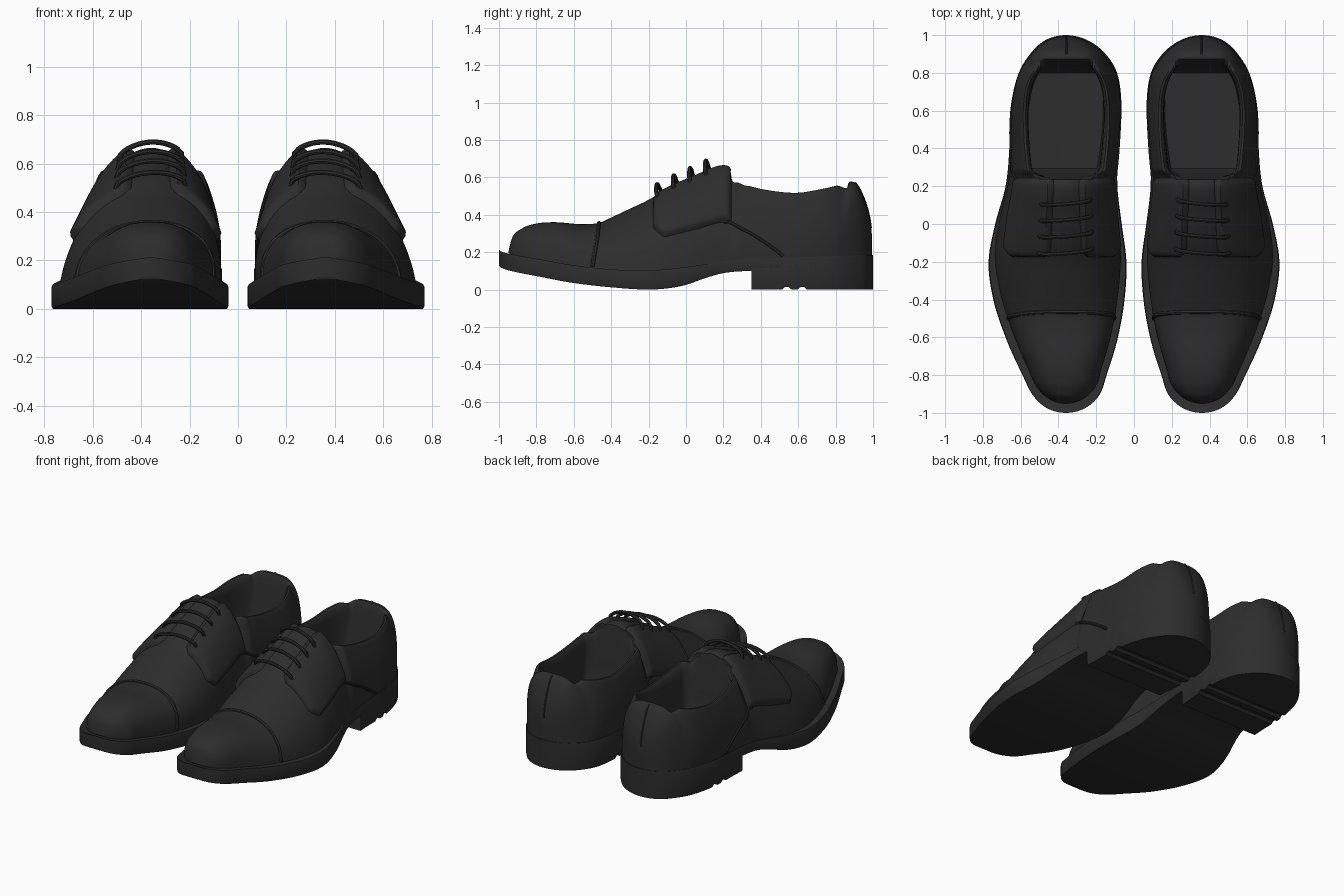
import bpy, bmesh, math
from mathutils import Vector

if "Cube" in bpy.data.objects:
    bpy.data.objects.remove(bpy.data.objects["Cube"])

black = bpy.data.materials.new("black leather")
black.diffuse_color = (0.026, 0.026, 0.026, 1)
black.use_nodes = True
black.node_tree.nodes["Principled BSDF"].inputs["Base Color"].default_value = black.diffuse_color


def theta(y):
    return math.acos(max(-1, min(1, -y)))


def curve(keys):
    """Smooth function of y through (y, value) keys, rounded at toe and heel."""
    xs = [theta(k[0]) for k in keys]
    vs = [k[1] for k in keys]
    d = [(vs[i + 1] - vs[i]) / (xs[i + 1] - xs[i]) for i in range(len(xs) - 1)]
    m = [d[0]] + [(d[i] + d[i + 1]) / 2 for i in range(len(d) - 1)] + [d[-1]]

    def f(y):
        x = max(xs[0], min(xs[-1], theta(y)))
        i = 0
        while i < len(xs) - 2 and x > xs[i + 1]:
            i += 1
        h = xs[i + 1] - xs[i]
        t = (x - xs[i]) / h
        return ((2*t**3 - 3*t*t + 1) * vs[i] + (t**3 - 2*t*t + t) * h * m[i]
                + (3*t*t - 2*t**3) * vs[i + 1] + (t**3 - t*t) * h * m[i + 1])
    return f


def smooth(a, b, v):
    t = max(0, min(1, (v - a) / (b - a)))
    return t * t * (3 - 2 * t)


def linear(keys, v):
    for (a, p), (b, q) in zip(keys, keys[1:]):
        if v <= b:
            return p + (q - p) * (v - a) / (b - a)
    return keys[-1][1]


def loft(name, rows):
    """Join closed sections into a solid, mirrored to make the pair."""
    bm = bmesh.new()
    vr = [[bm.verts.new(p) for p in r] for r in rows]
    n = len(rows[0])
    for a, b in zip(vr, vr[1:]):
        for i in range(n):
            j = (i + 1) % n
            bm.faces.new((a[i], a[j], b[j], b[i]))
    bmesh.ops.remove_doubles(bm, verts=bm.verts[:], dist=1e-5)
    bmesh.ops.holes_fill(bm, edges=[e for e in bm.edges if e.is_boundary], sides=0)
    bmesh.ops.recalc_face_normals(bm, faces=bm.faces[:])
    me = bpy.data.meshes.new(name)
    bm.to_mesh(me)
    bm.free()
    me.materials.append(black)
    me.shade_smooth()
    me.set_sharp_from_angle(angle=math.radians(40))
    ob = bpy.data.objects.new(name, me)
    bpy.context.collection.objects.link(ob)
    mod = ob.modifiers.new("pair", 'MIRROR')
    mod.use_mirror_merge = False
    return ob


def tube(name, pts, r, k=8):
    rows = []
    for i, p in enumerate(pts):
        t = (pts[min(i + 1, len(pts) - 1)] - pts[max(i - 1, 0)]).normalized()
        u = t.cross(Vector((0.3, 0.5, 0.8))).normalized()
        v = t.cross(u)
        rows.append([p + (u * math.cos(2*math.pi*j/k) + v * math.sin(2*math.pi*j/k)) * r
                     for j in range(k)])
    return loft(name, rows)


# Plan outline and side profile of one shoe
inner = curve([(-1, .36), (-.97, .25), (-.9, .18), (-.8, .145), (-.6, .085), (-.4, .05), (-.2, .04),
               (0, .065), (.2, .088), (.4, .082), (.6, .066), (.8, .09), (.9, .15), (.97, .24), (1, .36)])
outer = curve([(-1, .36), (-.97, .47), (-.9, .54), (-.8, .59), (-.6, .68), (-.4, .745), (-.2, .77),
               (0, .735), (.2, .68), (.4, .66), (.6, .655), (.8, .61), (.9, .55), (.97, .475), (1, .36)])
sole_low = curve([(-1, .13), (-.8, .072), (-.6, .035), (-.4, .012), (-.2, 0), (-.1, .006), (0, .025),
                  (.1, .06), (.2, .088), (.35, .1), (1, .1)])
sole_top = curve([(-1, .215), (-.8, .165), (-.6, .13), (-.4, .108), (-.2, .102), (0, .12), (.2, .15),
                  (.4, .165), (.7, .176), (1, .185)])
height = curve([(-.95, .2), (-.93, .275), (-.88, .325), (-.8, .353), (-.7, .36), (-.55, .35), (-.46, .358),
                (-.4, .385), (-.3, .432), (-.2, .48), (-.1, .54), (.05, .61), (.2, .665), (.24, .65),
                (.28, .575), (.35, .548), (.5, .52), (.6, .515), (.7, .53), (.8, .552), (.88, .578),
                (.91, .565), (.95, .49), (.98, .39), (.995, .28)])
collar = curve([(.2, .2), (.3, .215), (.5, .232), (.65, .23), (.75, .21), (.82, .17), (.88, .1), (1, .05)])
boxy = curve([(-1, .82), (-.6, .85), (-.2, 1), (.3, 1), (.7, .7), (1, .5)])


def surf(y, s):
    """Point on the upper: s = 1 outer welt, 0 centre line, -1 inner welt."""
    ys = max(-1, min(1, (y - .0225) / .9725))
    xi, xo = inner(ys), outer(ys)
    c = (xi + xo) / 2
    hw = (xo - xi) / 2 * (.89 + .08 * smooth(-.5, .5, y))
    zb, H, q = sole_top(ys) - .015, height(y), abs(s)
    a = (1 - q) * math.pi / 2
    e = boxy(y)
    x, z = hw * max(0, math.cos(a)) ** e, zb + (H - zb) * math.sin(a) ** e
    w = smooth(.235, .29, y) * (1 - smooth(.8, .875, y))
    if w > 0:  # foot opening: outer wall, rolled rim, lining, insole
        r = collar(y)
        if q >= .4:
            t = (1 - q) / .6
            x2 = hw + (r - hw) * t ** 1.8 + .012 * math.sin(math.pi * t)
            z2 = zb + t * (H - zb)
        else:
            v = q / .4
            x2 = linear([(0, 0), (.5, r - .03), (.75, r - .035), (.84, r - .03), (.92, r - .014), (1, r)], v)
            z2 = linear([(0, .2), (.5, .21), (.75, H - .07), (.84, H - .01), (.92, H + .006), (1, H)], v)
        x, z = x + (x2 - x) * w, z + (z2 - z) * w
    t = max(0, min(1, (z - zb) / max(.01, H - zb)))
    return Vector((c + (.358 - c) * t + math.copysign(x, s), y, z))


def lifted(y, s, d):
    """Point held a distance d off the upper."""
    h = .004
    n = (surf(y + h, s) - surf(y - h, s)).cross(surf(y, s + h) - surf(y, s - h)).normalized()
    p = surf(y, s)
    if n.dot(p - Vector((.36, y, .15))) < 0:
        n = -n
    return p + n * d


# Upper with foot opening
N = 200
rows = []
for k in range(N + 1):
    y = -math.cos(math.pi * k / N) * .9725 + .0225
    rows.append([surf(y, i / 36) for i in range(-36, 37)])
loft("shoe_upper", rows)


# Sole and heel
def slab(name, ys, low, top):
    rows = []
    for y in ys:
        a, b, l, t = inner(y), outer(y), low(y), top(y)
        m = (a + b) / 2
        f = .985
        rows.append([(m + (a - m) * f, y, l), (m, y, l), (m + (b - m) * f, y, l), (b, y, l + .012),
                     (b, y, t - .012), (m + (b - m) * f, y, t), (m, y, t), (m + (a - m) * f, y, t),
                     (a, y, t - .012), (a, y, l + .012)])
    return loft(name, rows)


slab("sole", [-math.cos(math.pi * k / 90) for k in range(91)], sole_low, sole_top)
t0 = theta(.35)
heel_ys = [-math.cos(t0 + (math.pi - t0) * k / 60) for k in range(61)]
slab("heel", heel_ys, lambda y: .015 if .52 < y < .55 or .6 < y < .63 else 0, lambda y: sole_top(y) - .01)

# Lacing facings: raised panels either side of the tongue
for side, name in ((1, "outer_facing"), (-1, "inner_facing")):
    rows = []
    for k in range(31):
        f = k / 30
        up, down = [], []
        for j in range(25):
            g = j / 24
            s = .15 + .57 * g
            y0 = -.18 + .05 * smooth(.75, 1, g) + .03 * (1 - smooth(0, .15, g))
            y = y0 + (.245 - y0) * f
            edge = min(1, min(f, 1 - f) * 15) * min(1, min(g, 1 - g) * 12)
            up.append(lifted(y, side * s, -.008 + .036 * math.sqrt(edge)))
            down.append(lifted(y, side * s, -.008))
        rows.append(up + down[::-1])
    loft(name, rows)

# Laces
for i, y in enumerate((-.13, -.045, .04, .125)):
    pts = []
    for j in range(17):
        g = j / 8 - 1
        pts.append(lifted(y - .012 * g, .27 * g, .018 + .03 * math.sqrt(max(0, 1 - g ** 6))))
    tube("lace_%d" % (i + 1), pts, .011)

# Seams: toe cap edge, quarter curves, back seam
tube("toe_cap_edge", [lifted(-.465 - .035 * (j / 20 - 1) ** 2, (j / 20 - 1) * .97, -.002)
                      for j in range(41)], .012)
for side, name in ((1, "outer_quarter_seam"), (-1, "inner_quarter_seam")):
    tube(name, [lifted(.2 + .32 * g, side * (.71 + .25 * g ** 1.8), 0)
                for g in [j / 20 for j in range(21)]], .009)
tube("back_seam", [surf(.9 + .09 * j / 12, 0) for j in range(13)], .005)
